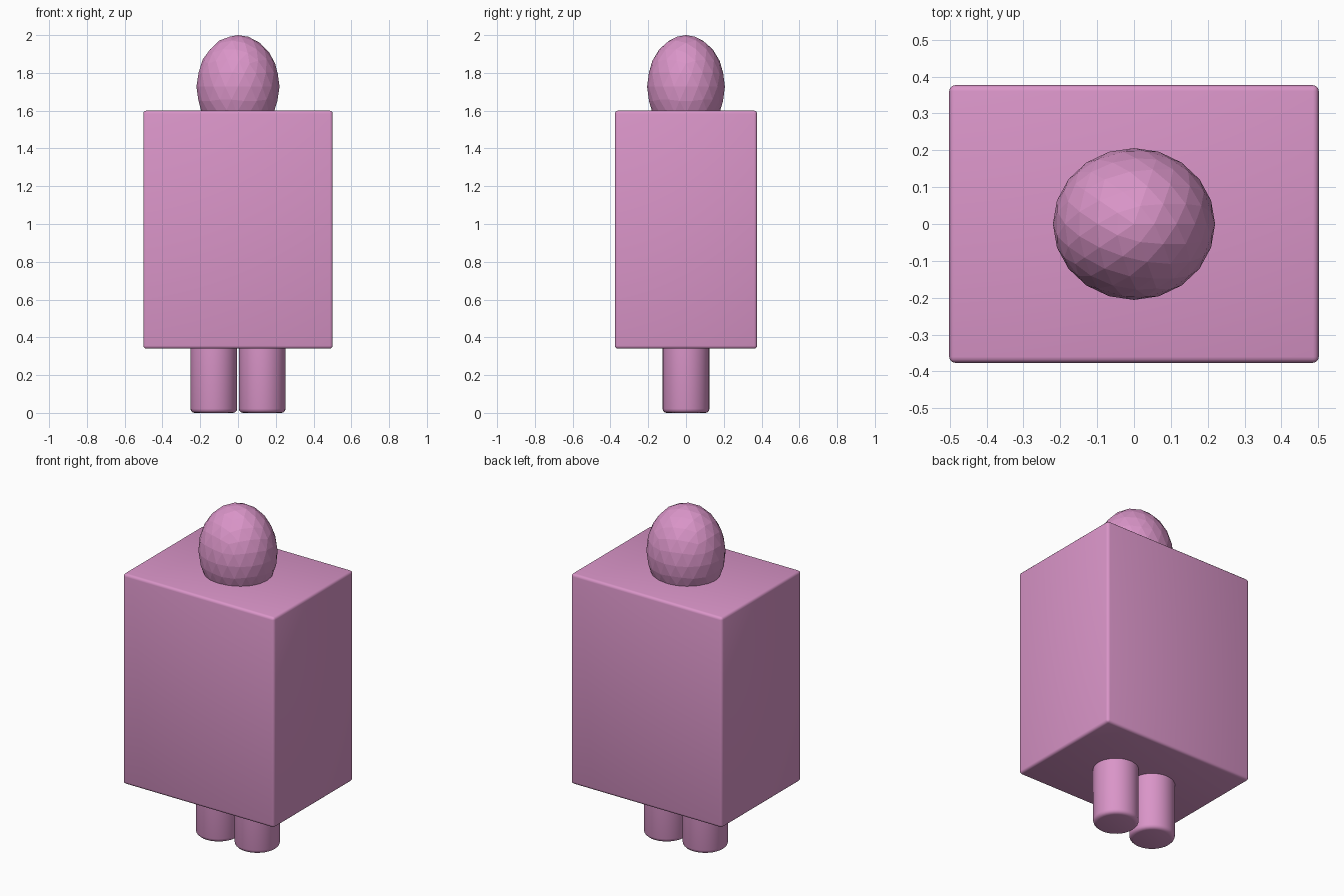
import bpy, bmesh, math
from mathutils import Matrix, Vector

if "Cube" in bpy.data.objects:
    bpy.data.objects.remove(bpy.data.objects["Cube"])

pink = bpy.data.materials.new("pink")
pink.diffuse_color = (0.70, 0.30, 0.58, 1)
pink.use_nodes = True
pink.node_tree.nodes["Principled BSDF"].inputs["Base Color"].default_value = pink.diffuse_color


def add_part(name, bm, smooth=False):
    mesh = bpy.data.meshes.new(name)
    bm.to_mesh(mesh)
    bm.free()
    mesh.materials.append(pink)
    ob = bpy.data.objects.new(name, mesh)
    bpy.context.collection.objects.link(ob)
    if smooth:
        bpy.context.view_layer.objects.active = ob
        ob.select_set(True)
        bpy.ops.object.shade_smooth_by_angle(angle=math.radians(35))
        ob.select_set(False)
    return ob


# Box body with softly rounded edges
bm = bmesh.new()
bmesh.ops.create_cube(bm, size=1, matrix=Matrix.Translation((0, 0, 0.97))
                      @ Matrix.Diagonal((1.003, 0.753, 1.26, 1)))
bmesh.ops.bevel(bm, geom=bm.edges[:], offset=0.016, segments=3, profile=0.5,
                affect='EDGES')
add_part("body", bm, smooth=True)

# Faceted egg head, trimmed just inside the body
bm = bmesh.new()
bmesh.ops.create_icosphere(bm, subdivisions=3, radius=1,
                           matrix=Matrix.Translation((0, 0, 1.727))
                           @ Matrix.Diagonal((0.22, 0.206, 0.273, 1)))
cut = bmesh.ops.bisect_plane(bm, geom=bm.verts[:] + bm.edges[:] + bm.faces[:],
                             plane_co=Vector((0, 0, 1.585)),
                             plane_no=Vector((0, 0, 1)), clear_inner=True)
rim = [e for e in cut["geom_cut"] if isinstance(e, bmesh.types.BMEdge)]
bmesh.ops.contextual_create(bm, geom=rim)
bmesh.ops.recalc_face_normals(bm, faces=bm.faces[:])
add_part("head", bm)

# Two round legs with rounded feet, tops tucked into the body
for side, name in ((-1, "left_leg"), (1, "right_leg")):
    bm = bmesh.new()
    bmesh.ops.create_cone(bm, cap_ends=True, segments=32, radius1=0.124,
                          radius2=0.124, depth=0.36,
                          matrix=Matrix.Translation((side * 0.128, 0, 0.18)))
    foot = [e for e in bm.edges if all(v.co.z < 0.01 for v in e.verts)]
    bmesh.ops.bevel(bm, geom=foot, offset=0.022, segments=3, profile=0.5,
                    affect='EDGES')
    add_part(name, bm, smooth=True)
